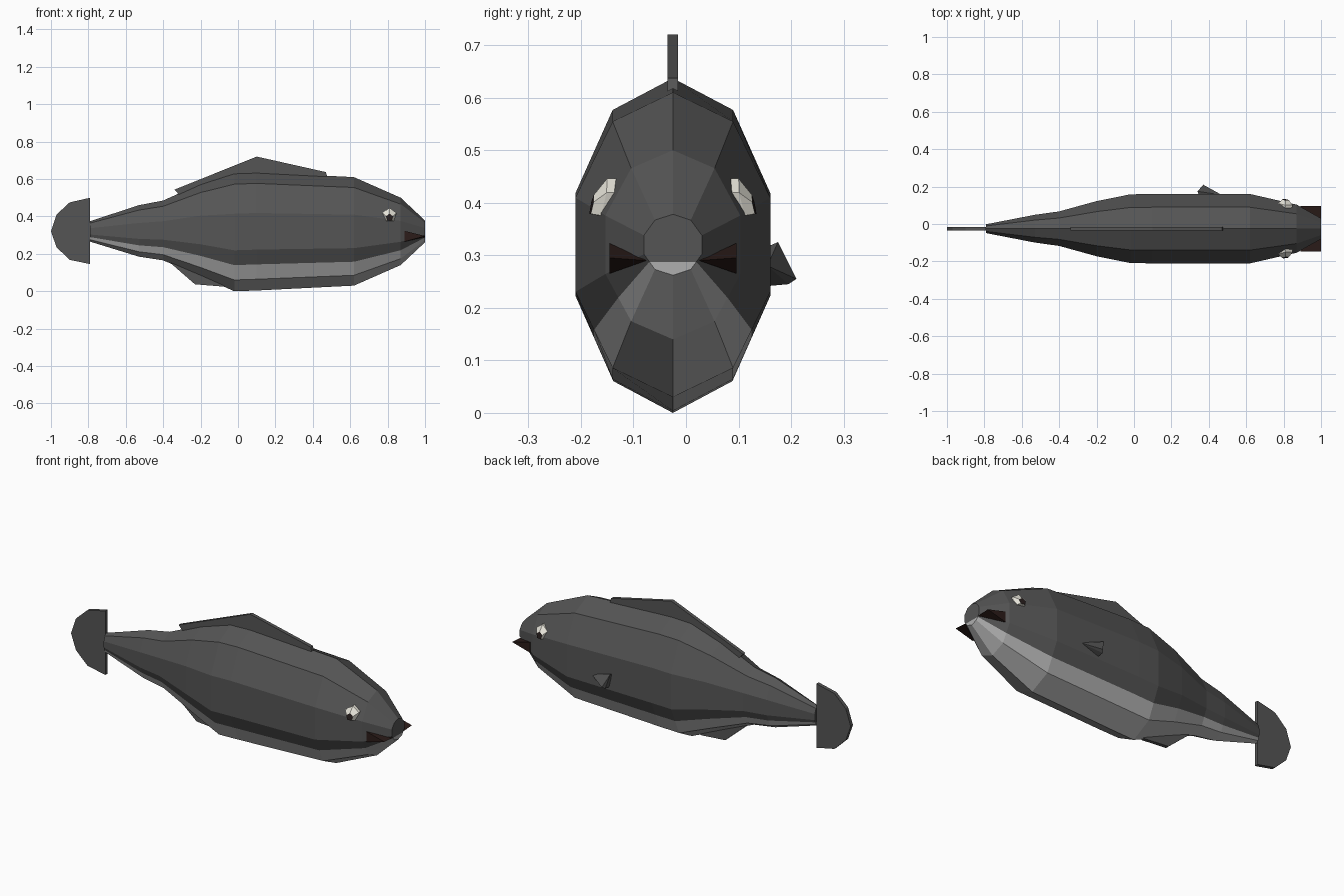
import bpy, bmesh, math
from mathutils import Vector

cube = bpy.data.objects.get("Cube")
if cube:
    bpy.data.objects.remove(cube, do_unlink=True)

MID = -0.025  # centre plane of the fish


def material(name, rgb):
    m = bpy.data.materials.new(name)
    m.use_nodes = True
    m.diffuse_color = (*rgb, 1)
    m.node_tree.nodes["Principled BSDF"].inputs["Base Color"].default_value = (*rgb, 1)
    return m


dark = material("dark grey skin", (0.09, 0.09, 0.09))
pale = material("pale belly", (0.43, 0.43, 0.43))
white = material("eye white", (0.8, 0.78, 0.7))
black = material("pupil black", (0.02, 0.013, 0.012))
maroon = material("mouth maroon", (0.025, 0.012, 0.01))


def finish(bm, name, *mats):
    bmesh.ops.recalc_face_normals(bm, faces=bm.faces)
    me = bpy.data.meshes.new(name)
    bm.to_mesh(me)
    bm.free()
    for m in mats:
        me.materials.append(m)
    ob = bpy.data.objects.new(name, me)
    bpy.context.collection.objects.link(ob)
    return ob


def plate(name, outline, thick=0.02):
    """Flat fin in the centre plane from an x, z outline."""
    bm = bmesh.new()
    face = bm.faces.new([bm.verts.new((x, MID - thick / 2, z)) for x, z in outline])
    ext = bmesh.ops.extrude_face_region(bm, geom=[face])
    moved = [v for v in ext["geom"] if isinstance(v, bmesh.types.BMVert)]
    bmesh.ops.translate(bm, verts=moved, vec=(0, thick, 0))
    return finish(bm, name, dark)


def hull(name, points, mat):
    bm = bmesh.new()
    for p in points:
        bm.verts.new(p)
    bmesh.ops.convex_hull(bm, input=bm.verts)
    return finish(bm, name, mat)


# Body: ten-sided section, with the belly colour starting halfway down a side
section = [Vector((math.sin(math.radians(a)), math.cos(math.radians(a))))
           for a in range(0, 360, 36)]
section.insert(4, (section[3] + section[4]) / 2)
section.insert(8, (section[7] + section[8]) / 2)
LINE_A, LINE_B = 4, 8

# x, top z, bottom z, half width
stations = [(-0.79, 0.375, 0.265, 0.025), (-0.53, 0.46, 0.185, 0.078),
            (-0.40, 0.485, 0.165, 0.097), (-0.2, 0.575, 0.08, 0.155),
            (-0.02, 0.633, 0.0, 0.193), (0.1, 0.637, 0.004, 0.195),
            (0.62, 0.61, 0.03, 0.195), (0.87, 0.5, 0.14, 0.135),
            (1.0, 0.378, 0.262, 0.058)]
bm = bmesh.new()
rings = []
for x, top, bottom, half in stations:
    mid_z, tall = (top + bottom) / 2, (top - bottom) / 2
    rings.append([bm.verts.new((x, MID + half * p.x, mid_z + tall * p.y)) for p in section])
count = len(section)
for a, b in zip(rings, rings[1:]):
    for i in range(count):
        j = (i + 1) % count
        f = bm.faces.new((a[i], a[j], b[j], b[i]))
        f.material_index = 1 if LINE_A <= i < LINE_B else 0
for ring in (rings[0], rings[-1]):
    bm.faces.new(ring[LINE_A:LINE_B + 1]).material_index = 1
    bm.faces.new(ring[LINE_B:] + ring[:LINE_A + 1])
finish(bm, "body", dark, pale)

# Fins
plate("tail_fin", [(-0.79, 0.5), (-0.9, 0.475), (-0.97, 0.41), (-1.0, 0.32),
                   (-0.97, 0.235), (-0.9, 0.168), (-0.79, 0.145)])
plate("dorsal_fin", [(-0.34, 0.543), (0.1, 0.72), (0.47, 0.637), (0.48, 0.6),
                     (0.1, 0.55), (-0.3, 0.5)])
plate("anal_fin", [(-0.36, 0.15), (-0.23, 0.037), (-0.08, 0.025), (0.0, 0.08),
                   (-0.2, 0.18)])
hull("left_pectoral_fin", [(0.47, 0.155, 0.28), (0.34, 0.175, 0.325), (0.37, 0.21, 0.255),
                           (0.36, 0.195, 0.245), (0.36, 0.14, 0.24), (0.35, 0.14, 0.31)], dark)

for side, label in ((1, "left"), (-1, "right")):
    # Mouth corner: a wedge that narrows to a line inside the snout
    edge = [(0.89, 0.323), (0.89, 0.265), (1.0, 0.295)]
    corner = [(x, MID + side * 0.121, z) for x, z in edge]
    corner += [(x, MID + side * 0.05, 0.29) for x in (0.89, 1.0)]
    hull(label + "_mouth_corner", corner, maroon)

    # Eye: five-sided dome with a dark pupil set low on it
    bm = bmesh.new()
    loops = []
    for out, radius, drop in ((0.11, 0.039, 0), (0.133, 0.039, 0), (0.152, 0.02, 0.012)):
        loop = []
        for k in range(5):
            a = math.tau * k / 5
            dx, dz = radius * math.sin(a), radius * math.cos(a) - drop
            lean = -0.12 * dx - 0.2 * dz
            loop.append(bm.verts.new((0.81 + dx, MID + side * (out + lean), 0.407 + dz)))
        loops.append(loop)
    for a, b in zip(loops, loops[1:]):
        for k in range(5):
            j = (k + 1) % 5
            bm.faces.new((a[k], a[j], b[j], b[k]))
    bm.faces.new(loops[0])
    bm.faces.new(loops[-1]).material_index = 1
    finish(bm, label + "_eye", white, black)
